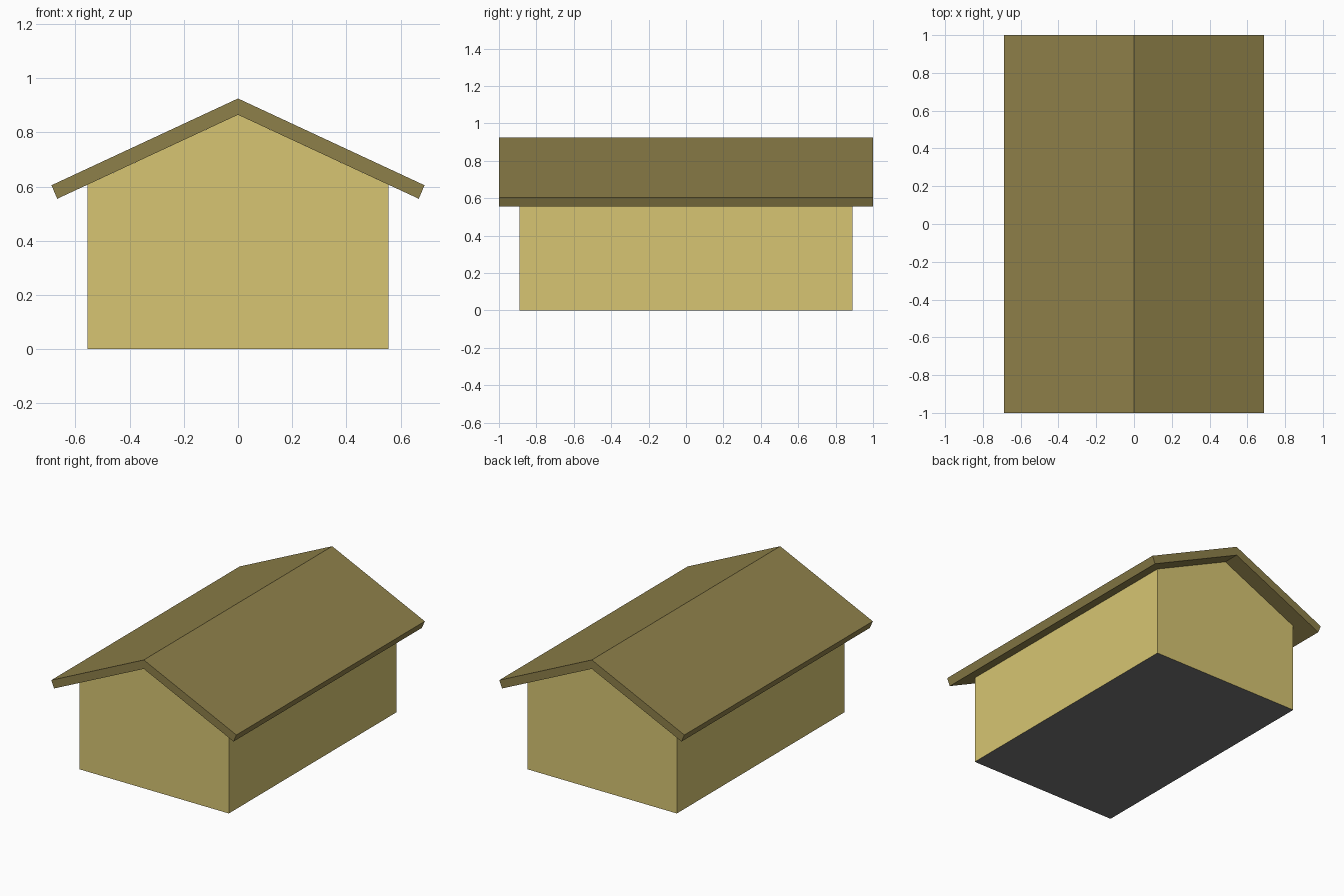
import bpy, bmesh

if "Cube" in bpy.data.objects:
    bpy.data.objects.remove(bpy.data.objects["Cube"])


def material(name, color):
    mat = bpy.data.materials.new(name)
    mat.diffuse_color = (*color, 1)
    mat.use_nodes = True
    mat.node_tree.nodes["Principled BSDF"].inputs["Base Color"].default_value = mat.diffuse_color
    return mat


def prism(name, profile, half_length, mat):
    """Extrude an x-z profile symmetrically along y."""
    bm = bmesh.new()
    face = bm.faces.new([bm.verts.new((x, -half_length, z)) for x, z in profile])
    new = bmesh.ops.extrude_face_region(bm, geom=[face])["geom"]
    moved = [v for v in new if isinstance(v, bmesh.types.BMVert)]
    bmesh.ops.translate(bm, verts=moved, vec=(0, 2 * half_length, 0))
    bmesh.ops.recalc_face_normals(bm, faces=bm.faces)
    mesh = bpy.data.meshes.new(name)
    bm.to_mesh(mesh)
    bm.free()
    mesh.materials.append(mat)
    obj = bpy.data.objects.new(name, mesh)
    bpy.context.collection.objects.link(obj)
    return obj


def mirrored(half):
    """Close a right-hand half profile (starting and ending anywhere) across x = 0."""
    return half + [(-x, z) for x, z in reversed(half) if x > 0]


wall_paint = material("wall_paint", (0.68, 0.56, 0.17))
roof_paint = material("roof_paint", (0.27, 0.215, 0.067))
floor_grey = material("floor_grey", (0.18, 0.18, 0.18))

W, L = 0.555, 0.89

# Gabled house body, with a grey underside
body = prism("walls", mirrored([(W, 0), (W, 0.607), (0, 0.865)]), L, wall_paint)
body.data.materials.append(floor_grey)
for poly in body.data.polygons:
    if poly.normal.z < -0.9:
        poly.material_index = 1

# Overhanging roof slab, bent at the ridge
outer = [(-0.688, 0.605), (0, 0.925), (0.688, 0.605)]
inner = [(0.667, 0.555), (0, 0.865), (-0.667, 0.555)]
prism("roof", outer + inner, 1.0, roof_paint)
